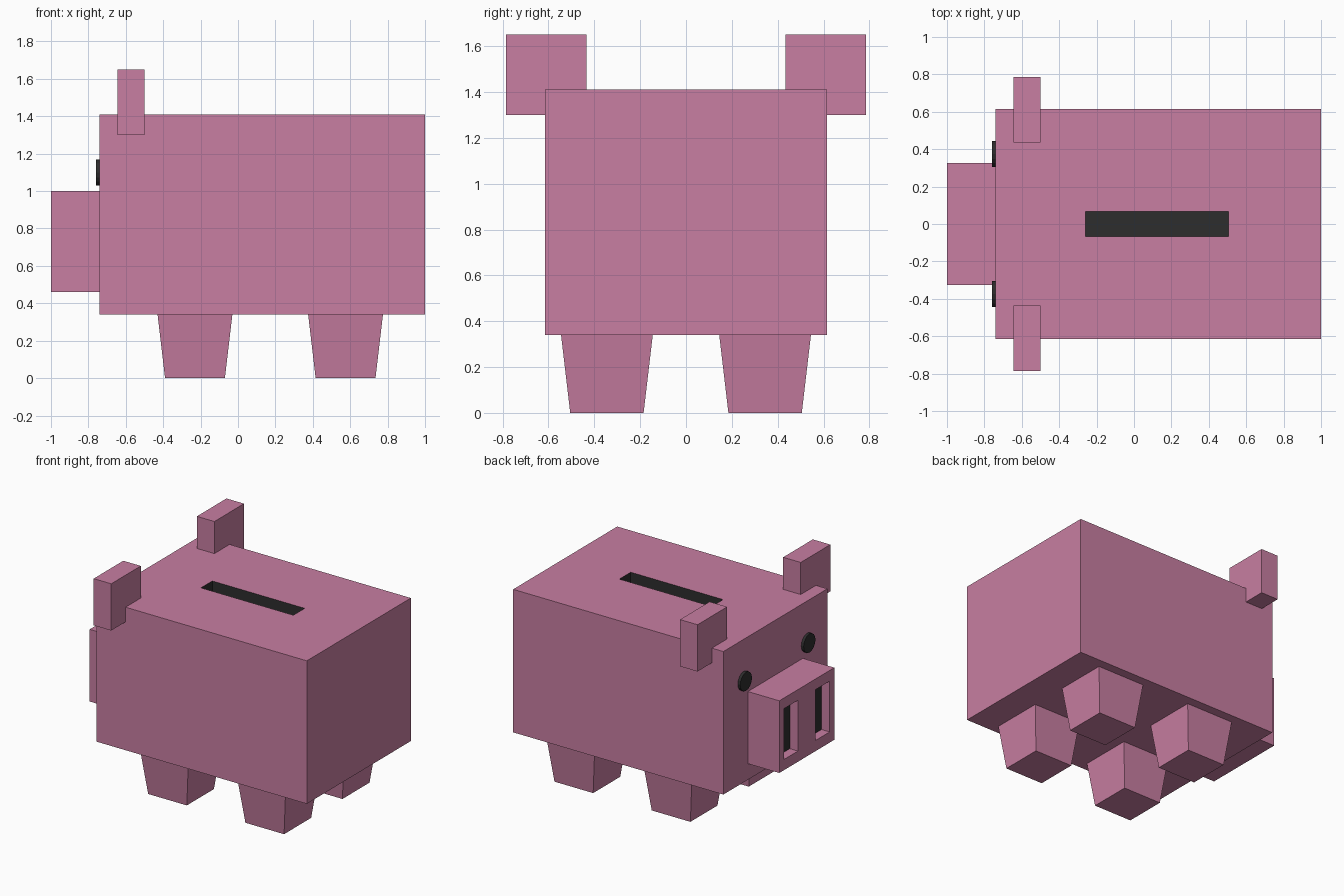
import bpy, bmesh
from math import pi
from mathutils import Matrix, Vector

if "Cube" in bpy.data.objects:
    bpy.data.objects.remove(bpy.data.objects["Cube"])


def material(name, rgb):
    m = bpy.data.materials.new(name)
    m.diffuse_color = (*rgb, 1)
    m.use_nodes = True
    m.node_tree.nodes["Principled BSDF"].inputs["Base Color"].default_value = m.diffuse_color
    return m


PINK = material("pink", (0.58, 0.21, 0.36))
DARK = material("dark", (0.026, 0.026, 0.026))


def finish(bm, name, mats):
    me = bpy.data.meshes.new(name)
    bmesh.ops.recalc_face_normals(bm, faces=bm.faces)
    bm.to_mesh(me)
    bm.free()
    for m in mats:
        me.materials.append(m)
    ob = bpy.data.objects.new(name, me)
    bpy.context.collection.objects.link(ob)
    return ob


def box_bm(lo, hi):
    lo, hi = Vector(lo), Vector(hi)
    bm = bmesh.new()
    size = hi - lo
    bmesh.ops.create_cube(bm, size=1, matrix=Matrix.Translation((lo + hi) / 2) @ Matrix.Diagonal((*size, 1)))
    return bm


def cut(bm, axis, values):
    no = Vector([float(i == axis) for i in range(3)])
    for v in values:
        bmesh.ops.bisect_plane(bm, geom=bm.verts[:] + bm.edges[:] + bm.faces[:], plane_co=no * v, plane_no=no)


def recess(bm, centre, depth, dark_walls):
    # sink the face at the given centre and darken its floor
    face = min(bm.faces, key=lambda f: (f.calc_center_median() - Vector(centre)).length)
    offset = -face.normal * depth
    geom = bmesh.ops.extrude_face_region(bm, geom=[face])["geom"]
    if face.is_valid:
        bm.faces.remove(face)
    verts = [g for g in geom if isinstance(g, bmesh.types.BMVert)]
    floor = [g for g in geom if isinstance(g, bmesh.types.BMFace)]
    bmesh.ops.translate(bm, verts=verts, vec=offset)
    for f in ({f for v in verts for f in v.link_faces} if dark_walls else floor):
        f.material_index = 1


# Body with coin slot
bm = box_bm((-0.74, -0.615, 0.34), (1.0, 0.615, 1.41))
cut(bm, 0, (-0.26, 0.505))
cut(bm, 1, (-0.067, 0.067))
bm.normal_update()
recess(bm, (0.1225, 0, 1.41), 0.08, True)
finish(bm, "body", [PINK, DARK])

# Snout with two nostrils
bm = box_bm((-1.0, -0.325, 0.46), (-0.74, 0.325, 1.0))
cut(bm, 1, (-0.27, -0.105, 0.105, 0.27))
cut(bm, 2, (0.54, 0.92))
bm.normal_update()
for s in (-1, 1):
    recess(bm, (-1.0, s * 0.1875, 0.73), 0.067, False)
finish(bm, "snout", [PINK, DARK])

for side, s in (("right", -1), ("left", 1)):
    # Ears
    y0, y1 = sorted((s * 0.435, s * 0.785))
    finish(box_bm((-0.645, y0, 1.30), (-0.5, y1, 1.65)), side + "_ear", [PINK])

    # Eyes
    bm = bmesh.new()
    bmesh.ops.create_cone(bm, cap_ends=True, segments=16, radius1=0.07, radius2=0.07, depth=0.04,
                          matrix=Matrix.Translation((-0.74, s * 0.375, 1.10)) @ Matrix.Rotation(pi / 2, 4, 'Y'))
    finish(bm, side + "_eye", [DARK])

    # Tapered legs
    for end, x in (("front", -0.23), ("hind", 0.575)):
        bm = box_bm((-0.2, -0.2, 0), (0.2, 0.2, 0.34))
        for v in bm.verts:
            if v.co.z < 0.1:
                v.co.x *= 0.8
                v.co.y *= 0.8
        leg = finish(bm, f"{end}_{side}_leg", [PINK])
        leg.location = (x, s * 0.345, 0)
